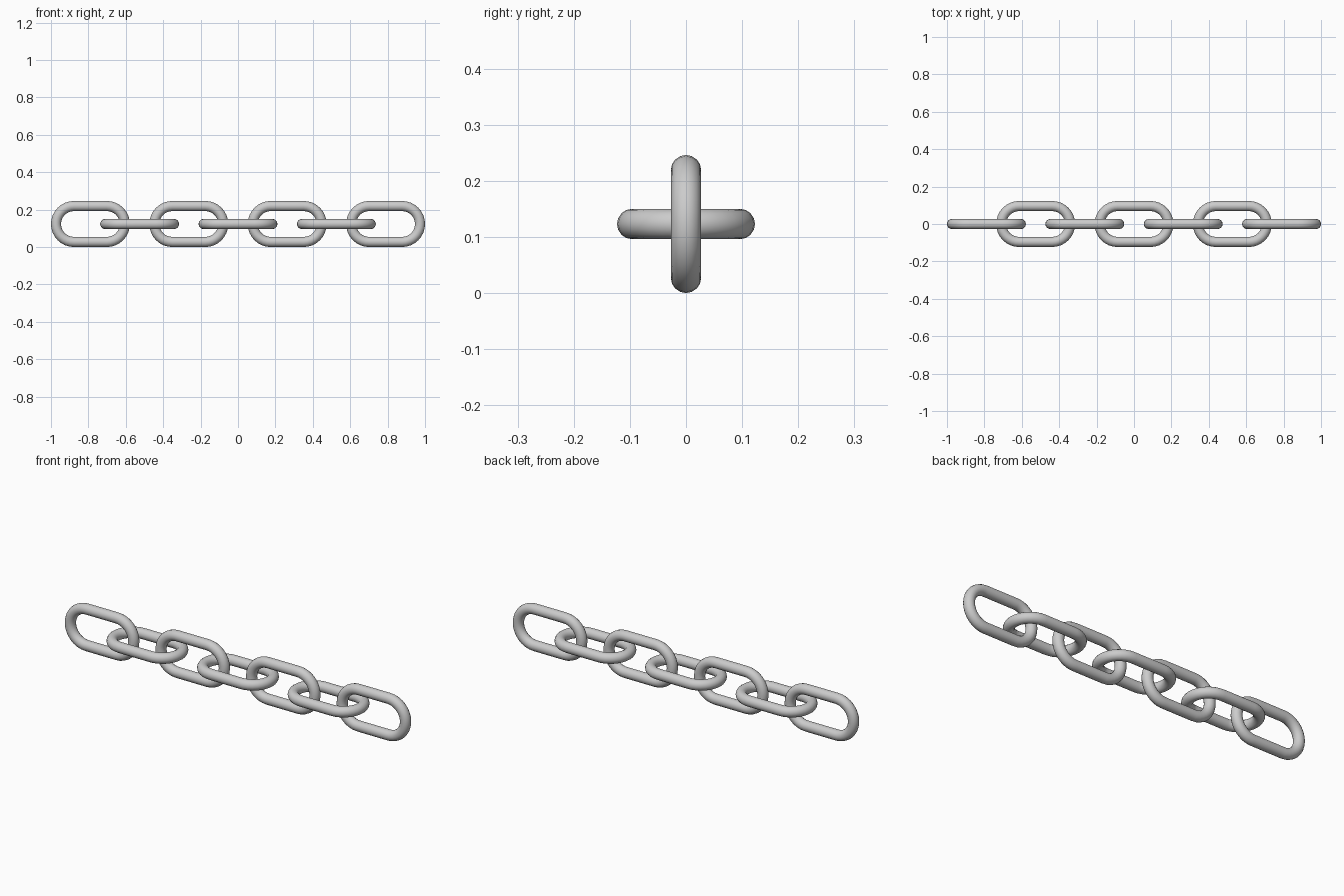
import bpy, bmesh
from math import sin, cos, pi

if "Cube" in bpy.data.objects:
    bpy.data.objects.remove(bpy.data.objects["Cube"])

WIRE = 0.027       # wire radius
BEND = 0.096       # centreline radius of the round ends
HALF = 0.088       # half length of the straight sides
PITCH = 0.263      # spacing between link centres
SIDES, ARC = 16, 16
HEIGHT = BEND + WIRE


def link_mesh():
    # stadium path lying in XZ, swept with a round wire section
    bm = bmesh.new()
    rings = []
    for sign in (1, -1):
        for i in range(ARC + 1):
            a = -pi / 2 + pi * i / ARC + (0 if sign > 0 else pi)
            ring = []
            for j in range(SIDES):
                t = 2 * pi * j / SIDES
                r = BEND + WIRE * cos(t)
                ring.append(bm.verts.new((sign * HALF + r * cos(a), WIRE * sin(t), r * sin(a))))
            rings.append(ring)
    for k, ring in enumerate(rings):
        nxt = rings[(k + 1) % len(rings)]
        for j in range(SIDES):
            n = (j + 1) % SIDES
            bm.faces.new((ring[j], ring[n], nxt[n], nxt[j]))
    bmesh.ops.recalc_face_normals(bm, faces=bm.faces)
    for f in bm.faces:
        f.smooth = True
    mesh = bpy.data.meshes.new("chain_link")
    bm.to_mesh(mesh)
    bm.free()
    return mesh


# seven links, alternately upright and flat
mesh = link_mesh()
for i in range(7):
    flat = i % 2 == 1
    name = ("flat_link_" if flat else "upright_link_") + str(i + 1)
    ob = bpy.data.objects.new(name, mesh)
    ob.location = ((i - 3) * PITCH, 0, HEIGHT)
    ob.rotation_euler.x = pi / 2 if flat else 0
    bpy.context.collection.objects.link(ob)
